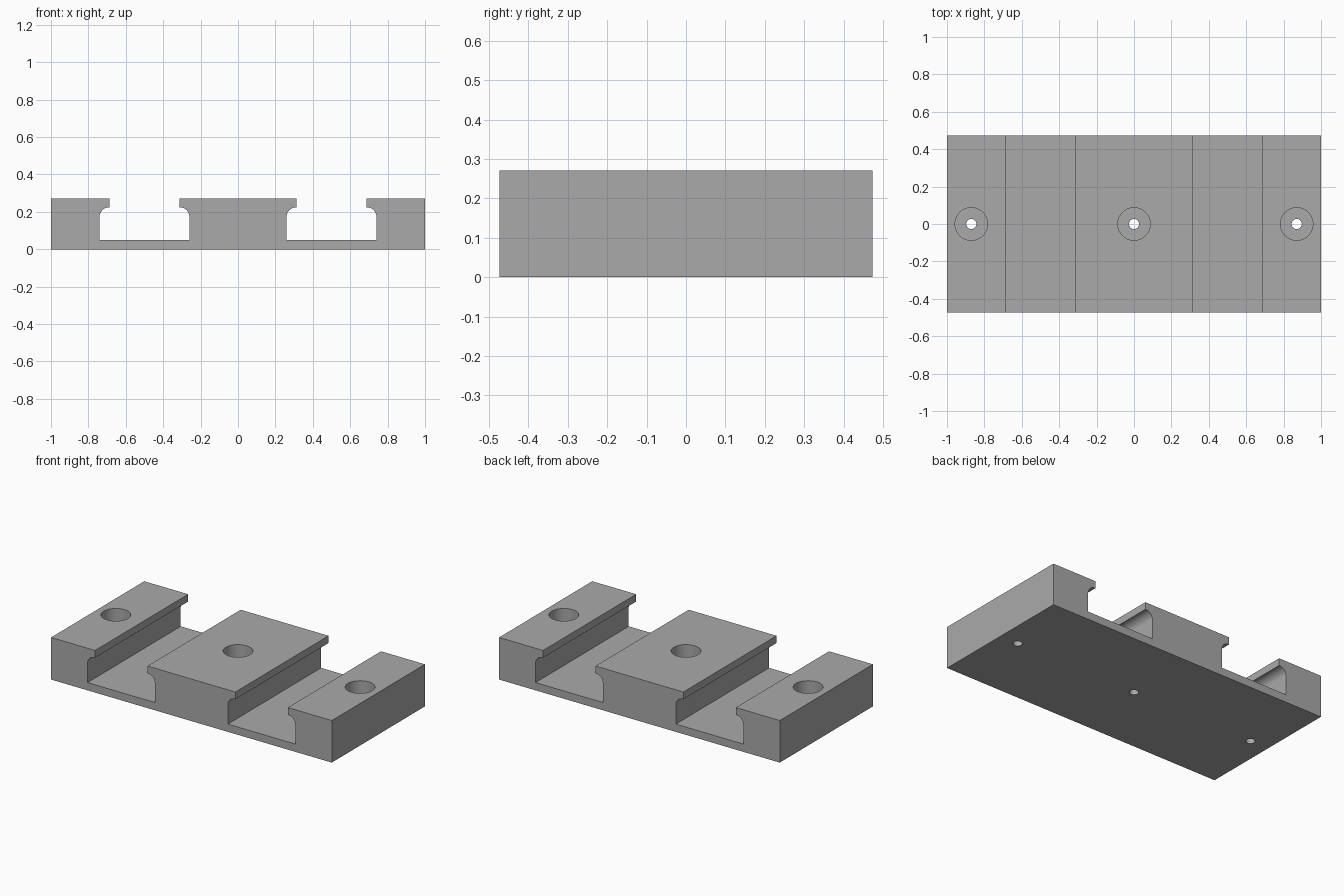
import bpy, bmesh, math

cube = bpy.data.objects.get("Cube")
if cube:
    bpy.data.objects.remove(cube, do_unlink=True)

HALF_LENGTH, HALF_WIDTH, HEIGHT = 1.0, 0.474, 0.271
SLOT_X, SLOT_HALF, LIP_HALF = 0.5, 0.24, 0.187
FLOOR_Z, LIP_Z, FILLET = 0.05, 0.224, 0.05
BORE_X, BORE_R, BORE_Z, HOLE_R = 0.87, 0.087, 0.08, 0.027

grey = bpy.data.materials.new("plain grey")
grey.use_nodes = True
colour = (0.4, 0.4, 0.4, 1)
grey.diffuse_color = colour
grey.node_tree.nodes["Principled BSDF"].inputs["Base Color"].default_value = colour


def slot_side(side):
    """Half of one undercut slot: lip edge, rounded undercut, wall, floor."""
    pts = [(LIP_HALF, HEIGHT), (LIP_HALF, LIP_Z)]
    for i in range(9):
        a = math.pi / 2 * (1 - i / 8)
        pts.append((SLOT_HALF - FILLET + FILLET * math.cos(a),
                    LIP_Z - FILLET + FILLET * math.sin(a)))
    pts.append((SLOT_HALF, FLOOR_Z))
    return [(side * x, z) for x, z in pts]


# Body: cross-section with two undercut slots, extruded front to back
slot = slot_side(1) + slot_side(-1)[::-1]
profile = [(-HALF_LENGTH, 0), (HALF_LENGTH, 0), (HALF_LENGTH, HEIGHT)]
for centre in (SLOT_X, -SLOT_X):
    profile += [(centre + x, z) for x, z in slot]
profile.append((-HALF_LENGTH, HEIGHT))

bm = bmesh.new()
face = bm.faces.new([bm.verts.new((x, -HALF_WIDTH, z)) for x, z in profile])
extruded = bmesh.ops.extrude_face_region(bm, geom=[face])
back = [v for v in extruded["geom"] if isinstance(v, bmesh.types.BMVert)]
bmesh.ops.translate(bm, verts=back, vec=(0, 2 * HALF_WIDTH, 0))
bmesh.ops.recalc_face_normals(bm, faces=bm.faces)
mesh = bpy.data.meshes.new("slotted_base")
bm.to_mesh(mesh)
bm.free()
base = bpy.data.objects.new("slotted_base", mesh)
bpy.context.collection.objects.link(base)
mesh.materials.append(grey)


def drill(name, x, radius, bottom):
    """Cut a vertical round hole from the top down to the given height."""
    top = HEIGHT + 0.1
    bpy.ops.mesh.primitive_cylinder_add(vertices=48, radius=radius, depth=top - bottom,
                                        location=(x, 0, (top + bottom) / 2))
    cutter = bpy.context.object
    cutter.name = name
    cutter.data.materials.append(grey)
    cutter.hide_render = True
    mod = base.modifiers.new(name, "BOOLEAN")
    mod.operation = "DIFFERENCE"
    mod.solver = "EXACT"
    mod.object = cutter
    bpy.context.view_layer.objects.active = base
    bpy.ops.object.modifier_apply(modifier=name)
    bpy.data.objects.remove(cutter, do_unlink=True)


# Counterbored screw holes
for x in (-BORE_X, 0, BORE_X):
    drill("counterbore_cutter", x, BORE_R, BORE_Z)
    drill("screw_hole_cutter", x, HOLE_R, -0.1)

# Smooth the round walls, keep the machined edges sharp
bpy.ops.object.select_all(action="DESELECT")
base.select_set(True)
bpy.context.view_layer.objects.active = base
bpy.ops.object.shade_smooth_by_angle(angle=math.radians(30))
